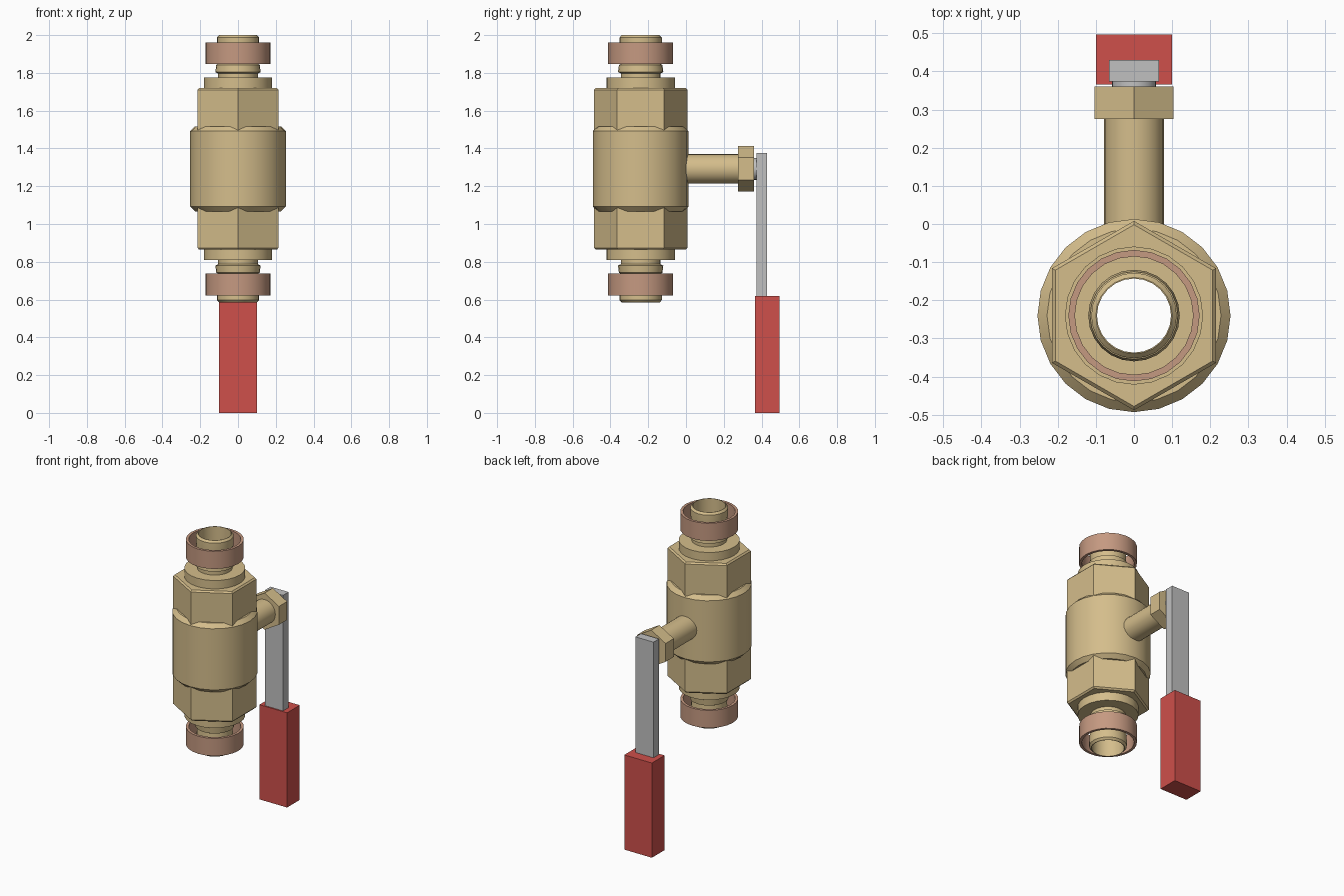
import bpy, bmesh, math
from mathutils import Matrix, Vector

cube = bpy.data.objects.get("Cube")
if cube:
    bpy.data.objects.remove(cube, do_unlink=True)

AXIS_Y = -0.24    # pipe axis
MID_Z = 1.292     # middle of the valve body


def material(name, rgb):
    m = bpy.data.materials.new(name)
    m.use_nodes = True
    m.diffuse_color = (*rgb, 1)
    m.node_tree.nodes["Principled BSDF"].inputs["Base Color"].default_value = (*rgb, 1)
    return m


brass = material("brass", (0.66, 0.51, 0.26))
copper = material("copper", (0.56, 0.32, 0.22))
steel = material("steel", (0.53, 0.53, 0.53))
red = material("red_grip", (0.62, 0.08, 0.07))


def finish(name, bm, mat, smooth=True):
    bmesh.ops.recalc_face_normals(bm, faces=bm.faces)
    mesh = bpy.data.meshes.new(name)
    bm.to_mesh(mesh)
    bm.free()
    mesh.materials.append(mat)
    obj = bpy.data.objects.new(name, mesh)
    bpy.context.collection.objects.link(obj)
    if smooth:
        bpy.ops.object.select_all(action='DESELECT')
        obj.select_set(True)
        bpy.context.view_layer.objects.active = obj
        bpy.ops.object.shade_smooth_by_angle(angle=math.radians(30))
    return obj


def lathe(name, profile, mat, sides=24, flip=1, smooth=True):
    """Turn a closed (radius, height) loop around the pipe axis."""
    bm = bmesh.new()
    rings = []
    for i in range(sides):
        a = math.pi / 2 + math.tau * i / sides
        rings.append([bm.verts.new((r * math.cos(a), AXIS_Y + r * math.sin(a), MID_Z + flip * h))
                      for r, h in profile])
    n = len(profile)
    for i in range(sides):
        p, q = rings[i], rings[(i + 1) % sides]
        for j in range(n):
            k = (j + 1) % n
            bm.faces.new((p[j], q[j], q[k], p[k]))
    return finish(name, bm, mat, smooth)


def rod(name, radius, y0, y1, mat, sides=24, smooth=True):
    """Solid prism along y, with a corner pointing up."""
    bm = bmesh.new()
    bmesh.ops.create_cone(bm, cap_ends=True, segments=sides, radius1=radius,
                          radius2=radius, depth=y1 - y0)
    turn = Matrix.Rotation(math.pi / 2, 4, 'X')
    bm.transform(Matrix.Translation((0, (y0 + y1) / 2, MID_Z)) @ turn)
    return finish(name, bm, mat, smooth)


def box(name, low, high, mat):
    low, high = Vector(low), Vector(high)
    bm = bmesh.new()
    bmesh.ops.create_cube(bm, size=1)
    bm.transform(Matrix.Translation((low + high) / 2) @ Matrix.Diagonal((*(high - low), 1)))
    return finish(name, bm, mat, False)


# Round centre body with chamfered ends
lathe("valve_body", [(0.15, -0.225), (0.228, -0.225), (0.253, -0.2),
                     (0.253, 0.2), (0.228, 0.225), (0.15, 0.225)], brass)

# Open bore running the whole length, with a ridge near each end
half = [(0.105, 0.42), (0.105, 0.505), (0.12, 0.512), (0.115, 0.55),
        (0.105, 0.555), (0.112, 0.66), (0.112, 0.695), (0.1, 0.708), (0.097, 0.708)]
lathe("bore_pipe", half + [(r, -h) for r, h in reversed(half)], brass)

# End fittings, repeated at the top and the bottom
for side, flip in (("upper", 1), ("lower", -1)):
    lathe(side + "_hex", [(0.15, 0.15), (0.248, 0.15), (0.248, 0.418),
                          (0.238, 0.428), (0.15, 0.428)], brass, 6, flip, False)
    lathe(side + "_collar", [(0.101, 0.41), (0.181, 0.41), (0.181, 0.483),
                             (0.101, 0.483)], brass, 24, flip)
    lathe(side + "_compression_ring", [(0.155, 0.555), (0.172, 0.555), (0.172, 0.67),
                                       (0.155, 0.67)], copper, 24, flip)

# Stem and packing nut towards the back
rod("stem", 0.078, -0.05, 0.29, brass)
rod("stem_nut", 0.12, 0.275, 0.36, brass, 6, False)
rod("stem_tip", 0.058, 0.35, 0.38, steel)

# Hanging lever with its grip
box("lever", (-0.065, 0.373, 0.01), (0.065, 0.43, 1.377), steel)
box("lever_grip", (-0.1, 0.365, 0), (0.1, 0.496, 0.62), red)
